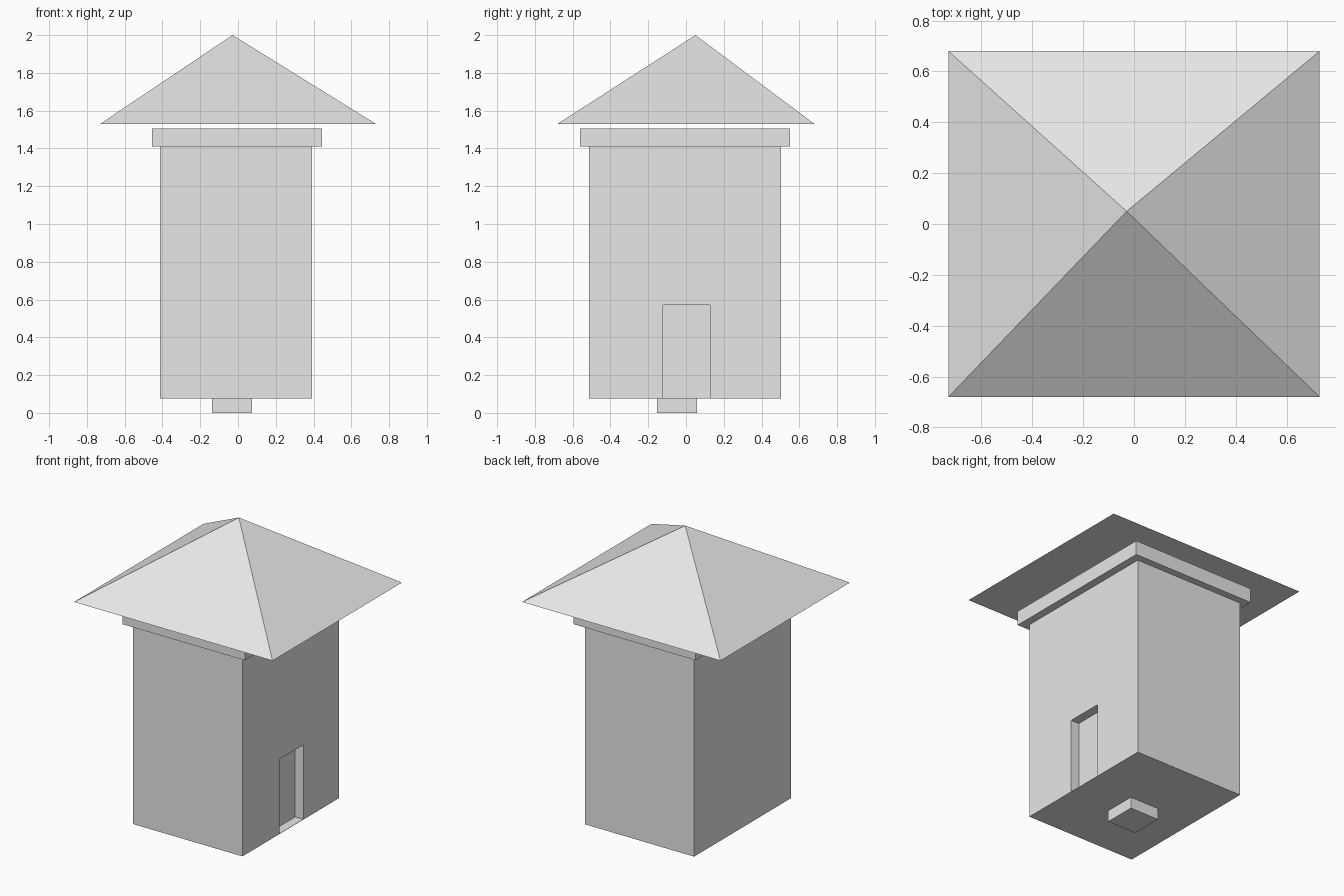
import bpy, bmesh

default = bpy.data.objects.get("Cube")
if default:
    bpy.data.objects.remove(default, do_unlink=True)

# One plain grey for the whole building
grey = bpy.data.materials.new("plain_grey")
grey.use_nodes = True
colour = (0.8, 0.8, 0.8, 1)
grey.diffuse_color = colour
grey.node_tree.nodes["Principled BSDF"].inputs["Base Color"].default_value = colour


def make_object(name, bm):
    bmesh.ops.recalc_face_normals(bm, faces=bm.faces)
    mesh = bpy.data.meshes.new(name)
    bm.to_mesh(mesh)
    bm.free()
    mesh.materials.append(grey)
    obj = bpy.data.objects.new(name, mesh)
    bpy.context.collection.objects.link(obj)
    return obj


def box(name, xs, ys, zs):
    """Box spanning the given (low, high) range on each axis."""
    bm = bmesh.new()
    bmesh.ops.create_cube(bm, size=1)
    for v in bm.verts:
        v.co = [span[1] if c > 0 else span[0] for c, span in zip(v.co, (xs, ys, zs))]
    return make_object(name, bm)


def pyramid(name, half_x, half_y, base_z, apex):
    """Closed four-sided pyramid with an off-centre apex."""
    bm = bmesh.new()
    ring = [bm.verts.new((sx * half_x, sy * half_y, base_z))
            for sx, sy in ((-1, -1), (1, -1), (1, 1), (-1, 1))]
    tip = bm.verts.new(apex)
    bm.faces.new(ring)
    for i in range(4):
        bm.faces.new((ring[i], ring[(i + 1) % 4], tip))
    return make_object(name, bm)


BASE, WALL_TOP, SIDE = 0.075, 1.41, 0.392

# Foot, tower and cornice
box("foot", (-0.138, 0.074), (-0.154, 0.059), (0, BASE))
tower = box("tower", (-0.412, SIDE), (-0.513, 0.503), (BASE, WALL_TOP))
box("cornice", (-0.456, 0.444), (-0.561, 0.55), (WALL_TOP, 1.505))

# Shallow doorway recess, leaving a thin floor
cutter = box("doorway_cutter", (SIDE - 0.06, SIDE + 0.1), (-0.122, 0.127),
             (BASE + 0.002, 0.572))
cutter.hide_render = True
cut = tower.modifiers.new("doorway", "BOOLEAN")
cut.operation = "DIFFERENCE"
cut.solver = "EXACT"
cut.object = cutter
bpy.context.view_layer.objects.active = tower
bpy.ops.object.modifier_apply(modifier=cut.name)
bpy.data.objects.remove(cutter, do_unlink=True)

# Roof floating just above the cornice
pyramid("roof", 0.73, 0.68, 1.53, (-0.029, 0.05, 2.0))
